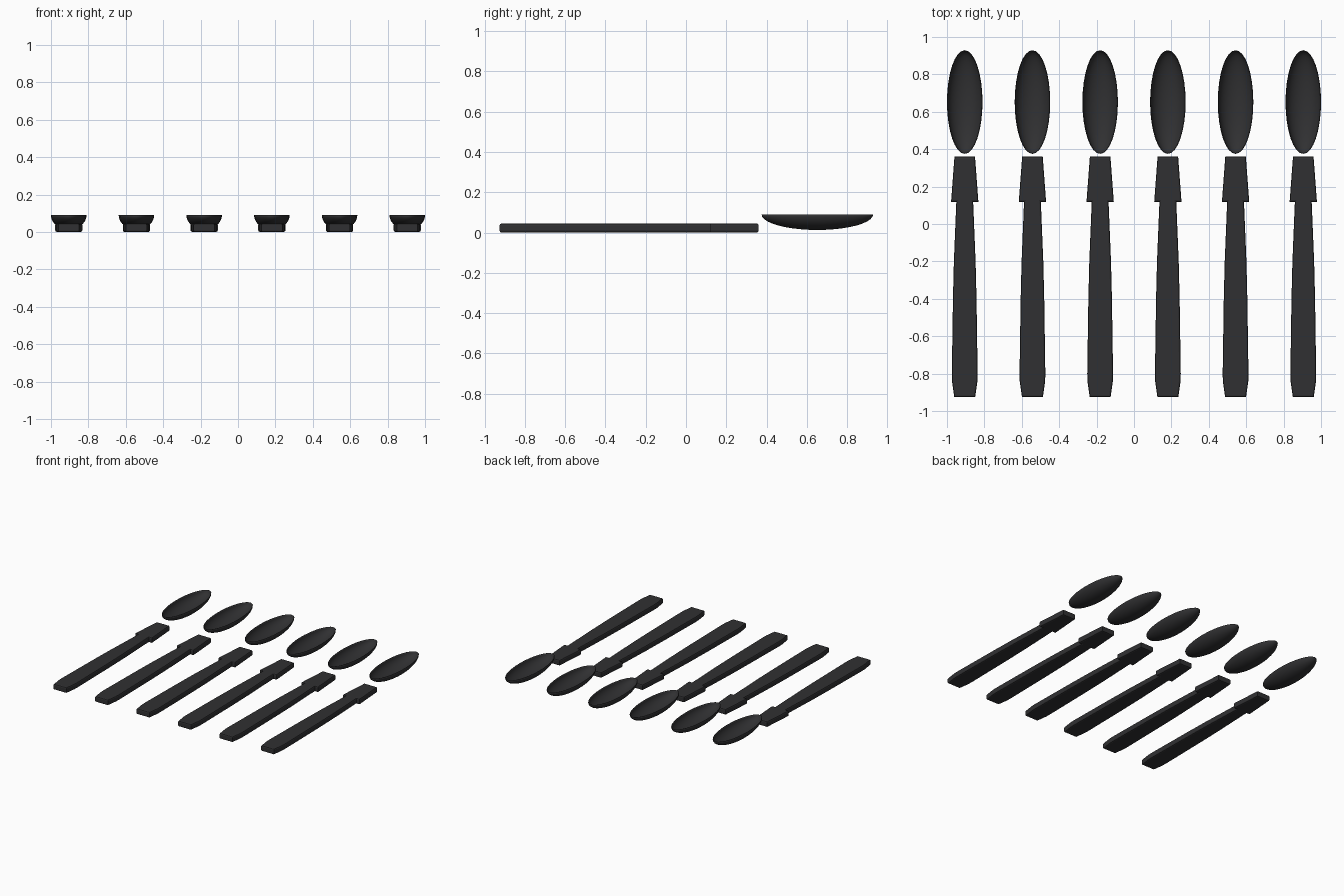
import bpy, bmesh

if "Cube" in bpy.data.objects:
    bpy.data.objects.remove(bpy.data.objects["Cube"])

dark = bpy.data.materials.new("dark_metal")
dark.diffuse_color = (0.03, 0.03, 0.032, 1)
dark.use_nodes = True
dark.node_tree.nodes["Principled BSDF"].inputs["Base Color"].default_value = dark.diffuse_color


def make_object(name, bm):
    bmesh.ops.recalc_face_normals(bm, faces=bm.faces)
    mesh = bpy.data.meshes.new(name)
    bm.to_mesh(mesh)
    bm.free()
    mesh.materials.append(dark)
    obj = bpy.data.objects.new(name, mesh)
    bpy.context.collection.objects.link(obj)
    return obj


# Bowl: lower half of a stretched sphere, given a thin wall
def build_bowl():
    bm = bmesh.new()
    bmesh.ops.create_uvsphere(bm, u_segments=32, v_segments=20, radius=1)
    bmesh.ops.delete(bm, geom=[v for v in bm.verts if v.co.z > 0.01], context='VERTS')
    for v in bm.verts:
        v.co = (v.co.x * 0.095, v.co.y * 0.277, v.co.z * 0.077)
    for f in bm.faces:
        f.smooth = True
    bmesh.ops.recalc_face_normals(bm, faces=bm.faces)
    # make the outside of the bowl face downwards
    if sum(f.normal.z for f in bm.faces) > 0:
        bmesh.ops.reverse_faces(bm, faces=bm.faces)
    mesh = bpy.data.meshes.new("bowl")
    bm.to_mesh(mesh)
    bm.free()
    mesh.materials.append(dark)
    obj = bpy.data.objects.new("spoon_bowl", mesh)
    bpy.context.collection.objects.link(obj)
    wall = obj.modifiers.new("wall", 'SOLIDIFY')
    wall.thickness = 0.003
    wall.offset = -1
    return obj


# Handle: mirrored half outline (half width, y), extruded with rounded rims
HALF = [(0.056, -0.925), (0.068, -0.84), (0.069, -0.8), (0.063, -0.4),
        (0.058, -0.2), (0.045, 0.118), (0.073, 0.118), (0.055, 0.36)]


def build_handle(height=0.045):
    bm = bmesh.new()
    outline = HALF + [(-x, y) for x, y in reversed(HALF)]
    base = bm.faces.new([bm.verts.new((x, y, 0)) for x, y in outline])
    ext = bmesh.ops.extrude_face_region(bm, geom=[base])
    top = [g for g in ext["geom"] if isinstance(g, bmesh.types.BMVert)]
    bmesh.ops.translate(bm, verts=top, vec=(0, 0, height))
    bmesh.ops.recalc_face_normals(bm, faces=bm.faces)
    rims = [e for e in bm.edges if abs(e.verts[0].co.z - e.verts[1].co.z) < 1e-5]
    bmesh.ops.bevel(bm, geom=rims, offset=0.009, segments=2, profile=0.5,
                    affect='EDGES', clamp_overlap=True)
    return make_object("spoon_handle", bm)


# Row of six spoons sharing the same two meshes
bowl, handle = build_bowl(), build_handle()
for i in range(6):
    x = -0.905 + i * 0.362
    for part, y, z in ((bowl, 0.652, 0.09), (handle, 0, 0)):
        obj = part if i == 0 else part.copy()
        if i:
            bpy.context.collection.objects.link(obj)
        obj.name = f"{'bowl' if part is bowl else 'handle'}_{i + 1}"
        obj.location = (x, y, z)
